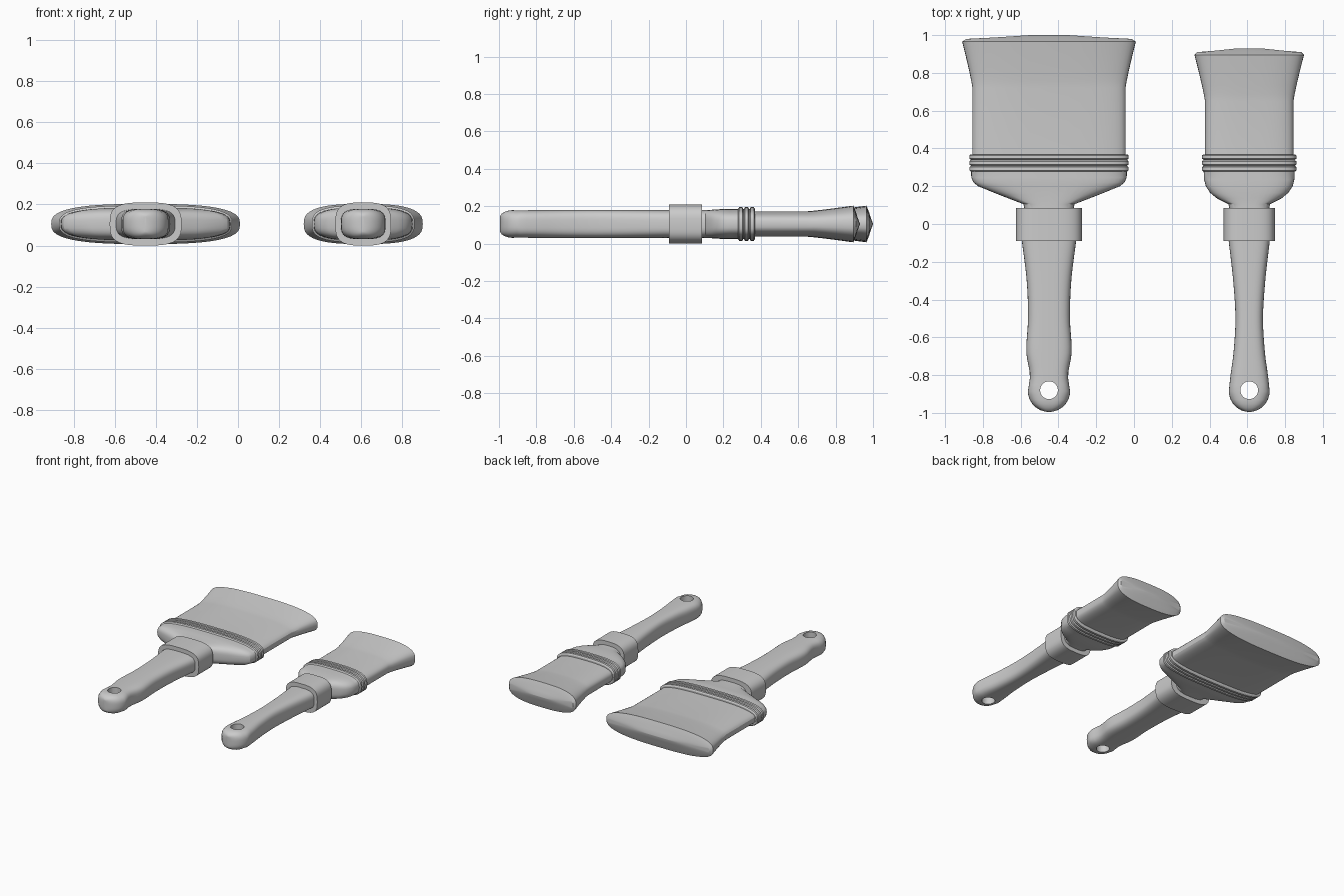
import bpy, bmesh, math

if "Cube" in bpy.data.objects:
    bpy.data.objects.remove(bpy.data.objects["Cube"])

ZC = 0.105   # height of the brushes' centre plane
N = 48


def activate(ob):
    bpy.ops.object.select_all(action='DESELECT')
    bpy.context.view_layer.objects.active = ob
    ob.select_set(True)


def loft(name, cx, rings, angle=35):
    """Skin along y; each ring = (y, half width, half height, squareness)."""
    bm = bmesh.new()
    loops = []
    for y, w, h, e in rings:
        loop = []
        for i in range(N):
            t = 2 * math.pi * i / N
            c, s = math.cos(t), math.sin(t)
            x = math.copysign(abs(c) ** (2 / e), c) * w
            z = math.copysign(abs(s) ** (2 / e), s) * h
            loop.append(bm.verts.new((cx + x, y, ZC + z)))
        loops.append(loop)
    for a, b in zip(loops, loops[1:]):
        for i in range(N):
            j = (i + 1) % N
            bm.faces.new((a[i], a[j], b[j], b[i]))
    bm.faces.new(loops[0])
    bm.faces.new(loops[-1])
    bmesh.ops.recalc_face_normals(bm, faces=bm.faces)
    me = bpy.data.meshes.new(name)
    bm.to_mesh(me)
    bm.free()
    ob = bpy.data.objects.new(name, me)
    bpy.context.collection.objects.link(ob)
    activate(ob)
    bpy.ops.object.shade_smooth_by_angle(angle=math.radians(angle))
    return ob


def smooth_width(keys, y):
    """Smooth interpolation through (y, width) keys."""
    for k in range(len(keys) - 1):
        (y0, w0), (y1, w1) = keys[k], keys[k + 1]
        if y <= y1:
            p = keys[max(k - 1, 0)]
            q = keys[min(k + 2, len(keys) - 1)]
            m0 = (w1 - p[1]) / (y1 - p[0]) * (y1 - y0)
            m1 = (q[1] - w0) / (q[0] - y0) * (y1 - y0)
            t = (y - y0) / (y1 - y0)
            return ((2*t**3 - 3*t**2 + 1) * w0 + (t**3 - 2*t**2 + t) * m0
                    + (3*t**2 - 2*t**3) * w1 + (t**3 - t**2) * m1)
    return keys[-1][1]


def brush(size, cx, handle, collar_w, shoulder, body_w, hair_w, hair):
    # handle: rounded tip, then a waisted grip
    r = handle[0][1]
    rings = []
    for d in (3, 12, 24, 38, 52, 66, 80):
        a = math.radians(d)
        y = -0.885 - 0.11 * math.cos(a)
        into = min((y + 0.995) / 0.07, 1)
        h = 0.035 + 0.039 * math.sqrt(1 - (1 - into) ** 2)
        rings.append((y, r * math.sin(a), h, 2.8))
    for i in range(25):
        y = -0.885 + i * 0.805 / 24
        rings.append((y, smooth_width(handle, y), 0.074, 3.2))
    grip = loft(size + "_handle", cx, rings, 50)

    # hanging hole
    bpy.ops.mesh.primitive_cylinder_add(vertices=32, radius=0.047, depth=0.5,
                                        location=(cx, -0.88, ZC))
    cutter = bpy.context.object
    cutter.name = size + "_hole_cutter"
    mod = grip.modifiers.new("hole", 'BOOLEAN')
    mod.operation = 'DIFFERENCE'
    mod.solver = 'EXACT'
    mod.object = cutter
    activate(grip)
    bpy.ops.object.modifier_apply(modifier="hole")
    bpy.data.objects.remove(cutter)
    bpy.ops.object.shade_smooth_by_angle(angle=math.radians(50))

    # collar
    loft(size + "_collar", cx, [(-0.09, collar_w, 0.105, 3.2),
                                (0.085, collar_w, 0.105, 3.2)])

    # ferrule with shoulder and three raised bands
    rings = [(y, w, h, 3.0) for y, w, h in shoulder]
    rings.append((0.277, body_w, 0.08, 3))
    for k in range(3):
        y = 0.278 + k * 0.031
        rings += [(y, body_w + 0.001, 0.08, 3), (y + 0.006, body_w + 0.009, 0.09, 3),
                  (y + 0.023, body_w + 0.009, 0.09, 3), (y + 0.029, body_w + 0.001, 0.08, 3)]
    loft(size + "_ferrule", cx, rings, 25)

    # bristles flaring out to a low ridged tip
    y0, y1 = hair
    w0, w1 = hair_w
    rings = [(0.33, w0, 0.068, 3), (y0, w0, 0.068, 3)]
    for t in (0.15, 0.35, 0.6, 0.8, 1):
        f = t ** 1.15
        rings.append((y0 + (y1 - y0) * t, w0 + (w1 - w0) * f, 0.068 + 0.03 * f, 2.8))
    rings += [(y1 + 0.015, w1 * 0.95, 0.06, 2.6), (y1 + 0.023, w1 * 0.6, 0.033, 2.4),
              (y1 + 0.035, w1 * 0.22, 0.002, 2)]
    loft(size + "_bristles", cx, rings, 25)


brush("large", -0.45,
      [(-0.885, 0.112), (-0.8, 0.101), (-0.68, 0.12), (-0.5, 0.111), (-0.3, 0.118), (-0.08, 0.145)],
      0.175,
      [(0.08, 0.13, 0.074), (0.105, 0.135, 0.074), (0.155, 0.265, 0.076), (0.2, 0.375, 0.078),
       (0.22, 0.4, 0.08), (0.245, 0.411, 0.08)],
      0.413, (0.405, 0.46), (0.72, 0.965))
brush("small", 0.61,
      [(-0.885, 0.108), (-0.8, 0.099), (-0.68, 0.083), (-0.5, 0.073), (-0.3, 0.085), (-0.08, 0.11)],
      0.136,
      [(0.08, 0.105, 0.074), (0.105, 0.11, 0.074), (0.135, 0.17, 0.076), (0.165, 0.207, 0.078),
       (0.2, 0.23, 0.08), (0.235, 0.239, 0.08)],
      0.241, (0.234, 0.29), (0.65, 0.895))
